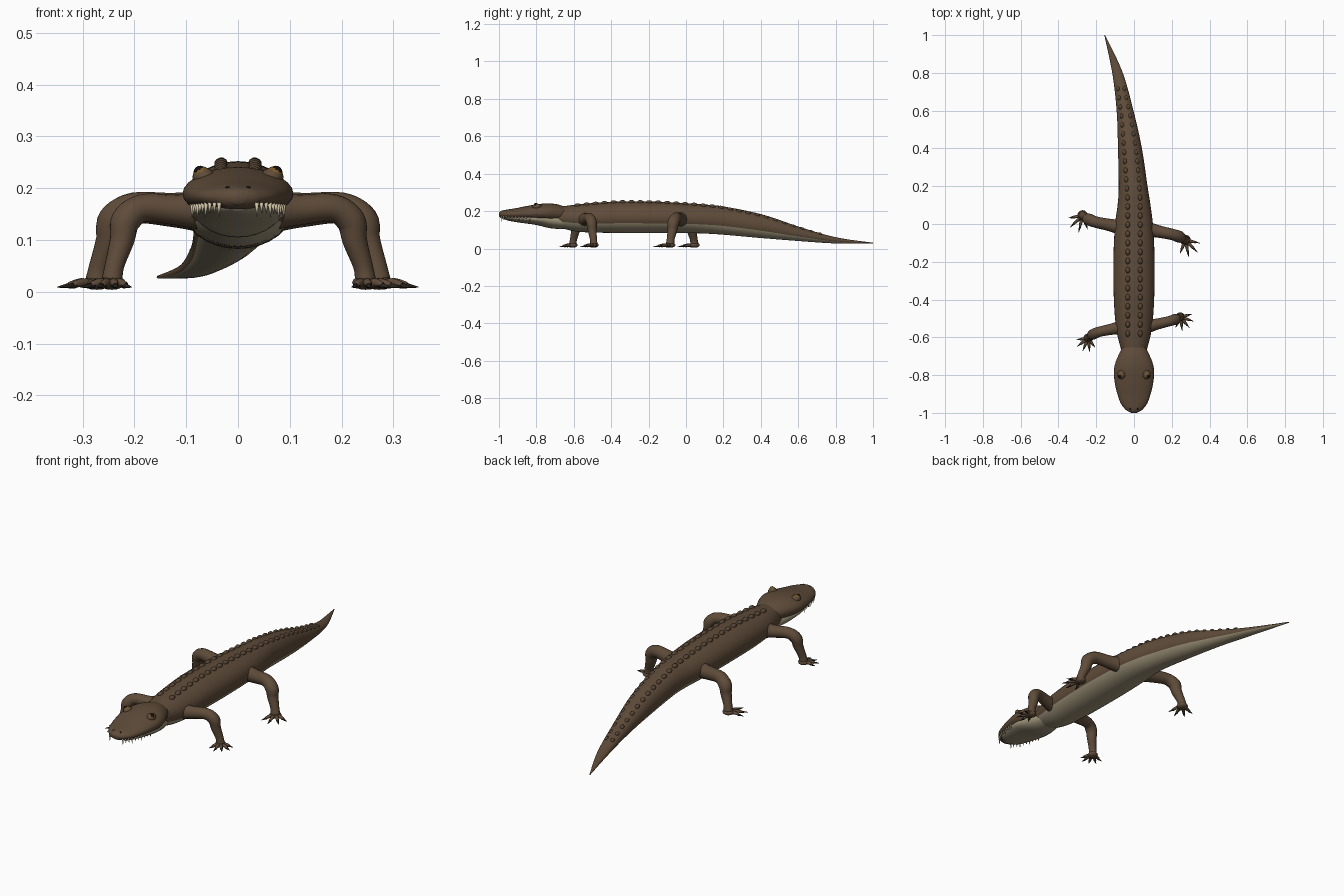
import bpy, bmesh, math
from mathutils import Vector, Matrix

cube = bpy.data.objects.get("Cube")
if cube:
    bpy.data.objects.remove(cube, do_unlink=True)


def material(name, rgb):
    m = bpy.data.materials.new(name)
    m.use_nodes = True
    m.diffuse_color = (*rgb, 1)
    m.node_tree.nodes["Principled BSDF"].inputs["Base Color"].default_value = (*rgb, 1)
    return m


HIDE = material("brown hide", (0.115, 0.072, 0.042))
SCUTE = material("dark brown scute", (0.095, 0.06, 0.035))
BELLY = material("pale belly", (0.34, 0.29, 0.19))
CLAW = material("dark claw", (0.025, 0.018, 0.013))
TOOTH = material("ivory tooth", (0.6, 0.52, 0.36))
AMBER = material("amber eye", (0.2, 0.1, 0.02))
BLACK = material("black", (0.006, 0.005, 0.005))


def finish(name, bm, *mats):
    bmesh.ops.recalc_face_normals(bm, faces=bm.faces)
    for f in bm.faces:
        f.smooth = True
    me = bpy.data.meshes.new(name)
    bm.to_mesh(me)
    bm.free()
    for m in mats:
        me.materials.append(m)
    ob = bpy.data.objects.new(name, me)
    bpy.context.collection.objects.link(ob)
    return ob


def spline(rows, t):
    """Smooth curve through rows of numbers, t counted in rows."""
    i = min(int(t), len(rows) - 2)
    u = t - i
    a, b, c, d = (rows[max(0, min(len(rows) - 1, i + k))] for k in (-1, 0, 1, 2))
    return [q + u / 2 * (r - p + u * (2 * p - 5 * q + 4 * r - s + u * (3 * (q - r) + s - p)))
            for p, q, r, s in zip(a, b, c, d)]


def add_tube(bm, rows, steps=5, sides=16):
    """Loft ellipses along a path; rows are x, y, z, half width, half height."""
    pts = [spline(rows, i / steps) for i in range((len(rows) - 1) * steps + 1)]
    rings = []
    for i, p in enumerate(pts):
        t = Vector(pts[min(i + 1, len(pts) - 1)][:3]) - Vector(pts[max(i - 1, 0)][:3])
        side = t.cross(Vector((0, 0, 1))).normalized()
        up = side.cross(t).normalized()
        ring = []
        for k in range(sides):
            a = math.tau * k / sides
            ring.append(bm.verts.new(Vector(p[:3]) + side * max(p[3], .001) * math.cos(a)
                                     + up * max(p[4], .001) * math.sin(a)))
        rings.append(ring)
    faces = []
    for r0, r1 in zip(rings, rings[1:]):
        for k in range(sides):
            j = (k + 1) % sides
            faces.append((bm.faces.new((r0[k], r0[j], r1[j], r1[k])), (k + .5) / sides))
    bm.faces.new(rings[0])
    bm.faces.new(rings[-1])
    return faces


def add_ball(bm, loc, size, rot=Matrix(), mat=0, seg=12):
    m = Matrix.Translation(loc) @ rot @ Matrix.Diagonal((*size, 1))
    vs = bmesh.ops.create_uvsphere(bm, u_segments=seg, v_segments=seg // 2 + 2, radius=1, matrix=m)["verts"]
    for f in {f for v in vs for f in v.link_faces}:
        f.material_index = mat


def add_spike(bm, base, tip, radius, mat=0):
    d = Vector(tip) - Vector(base)
    m = Matrix.Translation((Vector(base) + Vector(tip)) / 2) @ d.to_track_quat("Z", "Y").to_matrix().to_4x4()
    vs = bmesh.ops.create_cone(bm, cap_ends=True, segments=8, radius1=radius, radius2=.0008,
                               depth=d.length, matrix=m)["verts"]
    for f in {f for v in vs for f in v.link_faces}:
        f.material_index = mat


def profile(table):
    """y, centre x, half width, bottom, top  ->  tube rows."""
    return [(x, y, (b + t) / 2, w, (t - b) / 2) for y, x, w, b, t in table]


# Trunk and tail, with the lower arc of every ring pale
trunk = profile([
    (-.73, 0, .055, .13, .215), (-.66, 0, .07, .108, .226), (-.58, 0, .09, .09, .236),
    (-.48, 0, .102, .085, .244), (-.35, 0, .108, .083, .252), (-.15, 0, .108, .083, .25),
    (0, 0, .1, .083, .242), (.1, 0, .087, .08, .235), (.2, -.005, .076, .074, .224),
    (.4, -.022, .063, .056, .182), (.6, -.048, .044, .04, .116), (.8, -.088, .027, .027, .06),
    (1, -.155, .002, .026, .031)])
bm = bmesh.new()
for f, turn in add_tube(bm, trunk, 6, 32):
    f.material_index = int(.5625 < turn < .9375)
finish("body_and_tail", bm, HIDE, BELLY)

# Upper head
head = profile([
    (-1, 0, .014, .17, .19), (-.985, 0, .042, .161, .202), (-.95, 0, .07, .157, .209),
    (-.9, 0, .088, .152, .217), (-.85, 0, .1, .147, .227), (-.79, 0, .107, .142, .237),
    (-.74, 0, .1, .14, .241), (-.69, 0, .08, .14, .236), (-.64, 0, .055, .15, .22)])
bm = bmesh.new()
add_tube(bm, head, 5, 28)
finish("upper_head", bm, HIDE)

# Lower jaw and throat
jaw = profile([
    (-.975, 0, .015, .157, .172), (-.95, 0, .052, .149, .18), (-.9, 0, .073, .14, .186),
    (-.8, 0, .092, .126, .19), (-.72, 0, .08, .108, .19), (-.66, 0, .065, .105, .18),
    (-.6, 0, .05, .11, .17)])
bm = bmesh.new()
add_tube(bm, jaw, 5, 24)
finish("lower_jaw", bm, BELLY)

# Upper teeth along the lip
bm = bmesh.new()
for i in range(10):
    x, y, z, w, h = spline(head, 1 + i * .36)
    for s in (-1, 1):
        top = Vector((s * w * .86, y, z - h * .42))
        add_spike(bm, top, top + Vector((s * .001, 0, -.021 if i % 3 else -.028)), .0045)
finish("teeth", bm, TOOTH)

# Eyes with raised lids, and nostrils
for s, label in ((-1, "right"), (1, "left")):
    bm = bmesh.new()
    add_ball(bm, (s * .066, -.797, .222), (.022, .025, .018))
    finish(label + "_eyelid", bm, HIDE)
    bm = bmesh.new()
    add_ball(bm, (s * .070, -.801, .228), (.0165, .0165, .0145))
    add_ball(bm, (s * .073, -.803, .231), (.0125, .012, .0125), mat=1)
    finish(label + "_eye", bm, AMBER, BLACK)
    bm = bmesh.new()
    add_ball(bm, (s * .02, -.978, .2), (.005, .006, .004), seg=8)
    finish(label + "_nostril", bm, BLACK)

# Two rows of keeled scutes following the back
dense = [spline(trunk, i / 40) for i in range((len(trunk) - 1) * 40 + 1)]
bm = bmesh.new()
for i in range(28):
    y = -.58 + i * .048
    x, _, z, w, h = min(dense, key=lambda p: abs(p[1] - y))
    ahead = min(dense, key=lambda p: abs(p[1] - y - .05))
    slope = math.atan2(ahead[2] + ahead[4] - z - h, .05)
    size = .55 + .45 * min(1, w / .09)
    for s in (-1, 1):
        dx = s * min(.033, w * .48)
        rise = h * math.sqrt(1 - (dx / w) ** 2)
        rot = Matrix.Rotation(slope, 4, "X") @ Matrix.Rotation(s * .2, 4, "Y")
        add_ball(bm, (x + dx, y, z + rise), (.013 * size, .018 * size, .011 * size), rot, seg=8)
finish("back_scutes", bm, SCUTE)


def leg(name, hip, knee, foot, heading, spread, toes, length, r):
    hip, knee, foot = Vector(hip), Vector(knee), Vector(foot)
    ankle = foot + Vector((0, 0, .022))
    mid = knee.lerp(ankle, .5)
    bend = knee + Vector(((ankle.x - knee.x) * .3, (ankle.y - knee.y) * .3, -.025))
    path = [(hip, 1.4), (hip.lerp(knee, .4), 1.1), (hip.lerp(knee, .85), 1), (bend, 1.05),
            (mid, .88), (ankle.lerp(mid, .25), .7), (ankle - Vector((0, 0, .012)), .75)]
    bm = bmesh.new()
    add_tube(bm, [(*p, r * k, r * k) for p, k in path], 5, 16)
    # Foot pad, fanned toes and claws
    add_ball(bm, foot + Vector((0, 0, .005)), (r * .95, r * .95, .014))
    for i in range(toes):
        a = math.radians(heading + spread * (2 * i / (toes - 1) - 1))
        out = Vector((math.cos(a), math.sin(a), 0))
        reach = length * (1 if 0 < i < toes - 1 else .85)
        p = [foot + out * reach * k for k in (.1, .4, .7)]
        add_tube(bm, [(*p[0], .009, .009), (*(p[1] + Vector((0, 0, .005))), .0085, .0085),
                      (*p[2], .006, .006)], 3, 8)
        add_spike(bm, p[2] - out * .006, foot + out * reach - Vector((0, 0, .004)), .0065, 1)
    finish(name, bm, HIDE, CLAW)


leg("front_right_leg", (-.06, -.545, .155), (-.205, -.575, .163), (-.243, -.605, .013), 247, 60, 5, .073, .027)
leg("front_left_leg", (.06, -.545, .155), (.205, -.51, .163), (.246, -.493, .013), 310, 65, 5, .073, .027)
leg("hind_right_leg", (-.06, -.02, .155), (-.225, .015, .163), (-.272, .045, .013), 240, 50, 4, .092, .03)
leg("hind_left_leg", (.06, -.025, .155), (.225, -.06, .163), (.272, -.085, .013), 298, 50, 4, .092, .03)
